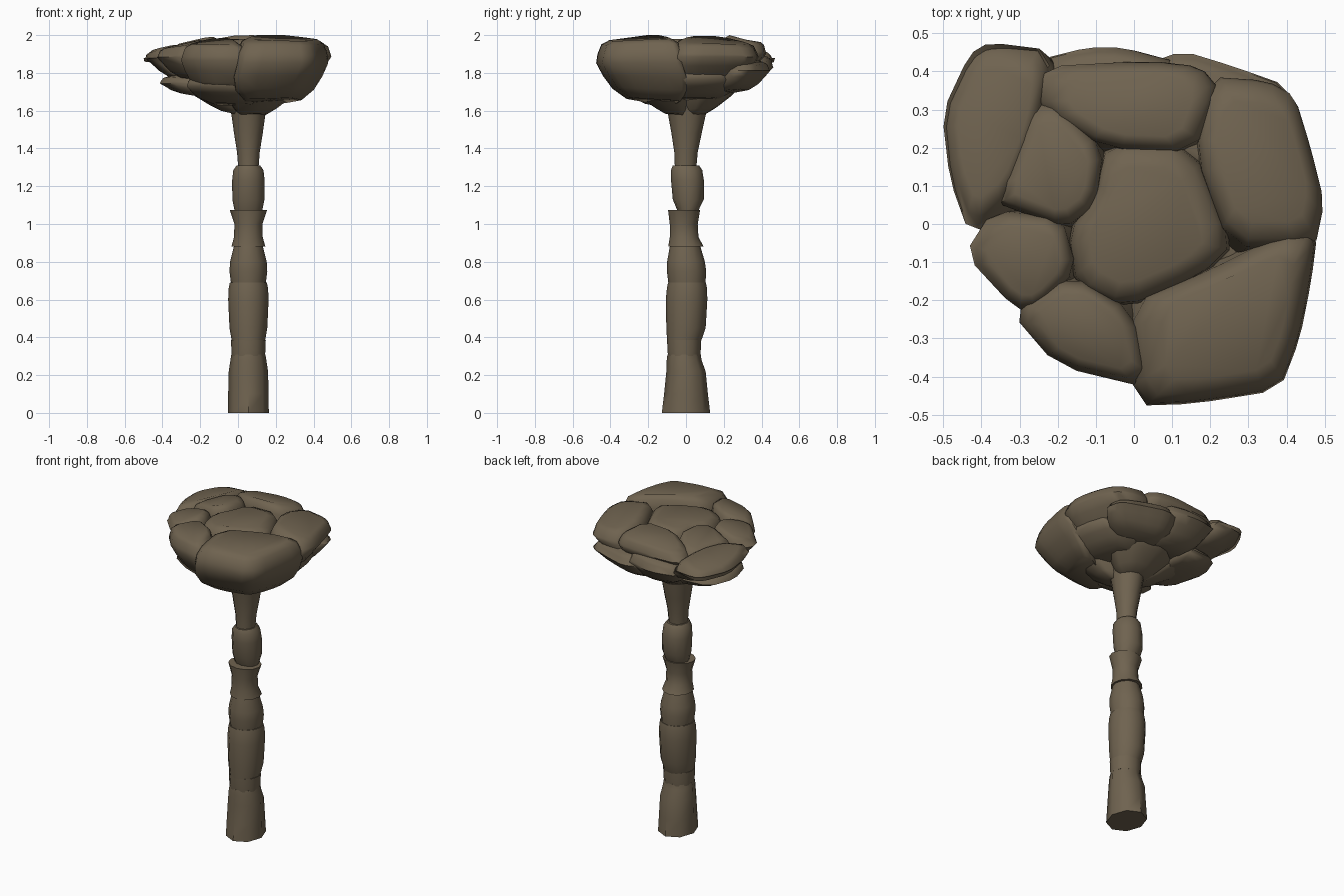
import bpy, bmesh, math
from mathutils import Vector


def loft(name, rings, angle=50):
    """Skin a stack of equal-length vertex rings, cap both ends, smooth it."""
    bm = bmesh.new()
    vs = [[bm.verts.new(p) for p in r] for r in rings]
    n = len(vs[0])
    for a, b in zip(vs, vs[1:]):
        for i in range(n):
            j = (i + 1) % n
            bm.faces.new((a[i], a[j], b[j], b[i]))
    bm.faces.new(vs[0][::-1])
    bm.faces.new(vs[-1])
    bmesh.ops.recalc_face_normals(bm, faces=bm.faces)
    me = bpy.data.meshes.new(name)
    bm.to_mesh(me)
    bm.free()
    ob = bpy.data.objects.new(name, me)
    bpy.context.collection.objects.link(ob)
    me.materials.append(bark)
    bpy.ops.object.select_all(action='DESELECT')
    ob.select_set(True)
    bpy.context.view_layer.objects.active = ob
    bpy.ops.object.shade_smooth_by_angle(angle=math.radians(angle))
    return ob


def trunk(name, profile, cx=0.055, cy=0.0, sides=12):
    """Trunk section from (z, x radius, y radius, y shift) rows."""
    rings = []
    for z, rx, ry, dy in profile:
        rings.append([(cx + rx * math.cos(t), cy + dy + ry * math.sin(t), z)
                      for t in [2 * math.pi * i / sides for i in range(sides)]])
    return loft(name, rings)


SHAPE = [(.62, 0), (.86, .16), (.97, .36), (1.0, .6), (.97, .8), (.88, .94), (.7, 1)]


def lump(name, outline, low, high, pull=0.25, droop=0.05, shape=SHAPE):
    """Boulder from a top outline; its foot is pulled toward the trunk."""
    pts = [Vector(p) for p in outline]
    # round the outline by one corner cut
    cut = []
    for i, p in enumerate(pts):
        q, r = pts[i - 1], pts[(i + 1) % len(pts)]
        cut += [p.lerp(q, .2), p.lerp(r, .2)]
    c = sum(cut, Vector((0, 0))) / len(cut)
    axis = Vector((0.06, 0))
    rings = []
    for s, f in shape:
        mid = c.lerp(axis, pull * max(0, .6 - f) / .6)
        ring = []
        for p in cut:
            q = mid + (p - c) * s * 1.03
            over = max(0, (p - axis).length - 0.2)
            z = low + (high - low) * f
            if f > .6:
                z -= droop * over / 0.3
            elif f < .5:
                z += 0.12 * over * (1 - f)
            ring.append((q.x, q.y, z))
        rings.append(ring)
    return loft(name, rings, 60)


bark = bpy.data.materials.new("bark_brown")
bark.diffuse_color = (0.16, 0.125, 0.08, 1)

# trunk sections, bottom to top
trunk("trunk_base", [(0, .108, .128, 0), (.1, .107, .116, 0), (.22, .104, .104, 0),
                     (.28, .095, .092, -.01), (.31, .09, .088, -.01)], sides=8)
trunk("trunk_ring", [(.3, .088, .085, -.01), (.33, .09, .088, -.01),
                     (.385, .092, .09, -.01)])
trunk("trunk_section_1", [(.38, .088, .09, -.01), (.45, .1, .104, 0), (.6, .107, .11, .003),
                          (.66, .104, .106, .005), (.69, .098, .1, .005)])
trunk("trunk_section_2", [(.685, .092, .098, .005), (.75, .1, .104, .003),
                          (.8, .097, .1, 0), (.885, .076, .08, -.005)])
trunk("trunk_section_3", [(.88, .09, .094, 0), (.93, .076, .076, -.01),
                          (1.0, .074, .074, -.012), (1.075, .099, .085, -.01)])
trunk("trunk_section_4", [(1.07, .073, .055, .01), (1.13, .085, .082, .012),
                          (1.23, .086, .087, .008), (1.285, .08, .083, .003),
                          (1.31, .062, .07, 0)])
trunk("trunk_top", [(1.3, .054, .057, -.002), (1.38, .06, .062, 0), (1.48, .076, .08, .003),
                    (1.58, .09, .1, .005), (1.68, .11, .12, 0)])

# canopy lumps seen from above
lump("canopy_centre", [(-.07, .21), (.15, .21), (.26, -.05), (.18, -.13), (-.03, -.22),
                       (-.15, -.16), (-.17, -.02), (-.1, .08)], 1.7, 1.98)
lump("canopy_back", [(-.24, .41), (.04, .425), (.17, .41), (.22, .35), (.16, .19),
                     (-.08, .2), (-.24, .3)], 1.75, 2.0)
lump("canopy_right", [(.2, .38), (.35, .37), (.42, .33), (.46, .2), (.495, .06),
                      (.47, -.06), (.25, -.06), (.16, .19)], 1.72, 1.995)
lump("canopy_front_right", [(-.01, -.21), (.2, -.12), (.4, -.02), (.475, -.03), (.46, -.15),
                            (.43, -.3), (.38, -.43), (.16, -.465), (.01, -.47)],
     1.63, 2.0, .3, .03)
lump("canopy_front_left", [(-.32, -.23), (-.17, -.13), (0, -.23), (.05, -.43),
                           (-.2, -.37)], 1.68, 1.99, .2)
lump("canopy_left", [(-.44, -.08), (-.37, .03), (-.19, .02), (-.15, -.12), (-.25, -.22),
                     (-.31, -.22)], 1.74, 1.98, .2)
lump("canopy_back_left", [(-.5, .29), (-.43, .44), (-.38, .47), (-.22, .45), (-.25, .25),
                          (-.33, .06), (-.43, -.02), (-.48, .12)], 1.73, 1.98, .2)
lump("canopy_inner_left", [(-.36, .06), (-.28, .3), (-.2, .32), (-.08, .2), (-.1, .05),
                           (-.18, -.01), (-.31, .04)], 1.74, 1.99)

# lower lumps round the rim and underside
lump("lower_back", [(-.24, .43), (-.12, .46), (-.03, .46), (.12, .42), (.1, .2),
                    (-.2, .2)], 1.68, 1.93, .25)
lump("lower_back_right", [(.02, .41), (.13, .45), (.26, .41), (.4, .36), (.42, .25),
                          (.2, .1), (.05, .2)], 1.68, 1.9, .2)
lump("lower_right", [(.2, .28), (.38, .22), (.43, .05), (.42, -.12), (.2, -.15),
                     (.1, .1)], 1.65, 1.84, .3, .02)
lump("lower_left", [(-.42, .12), (-.36, .28), (-.15, .3), (-.08, .05), (-.2, -.12),
                    (-.37, -.06)], 1.66, 1.8, .15, .02)
lump("lower_front_left", [(-.3, -.2), (-.12, -.05), (.08, -.15), (.08, -.34),
                          (-.12, -.32)], 1.62, 1.8, .35, .02)

# tapered lumps that meet the trunk
FOOT = [(.3, 0), (.48, .14), (.72, .4), (.92, .7), (.95, .88), (.8, 1)]
lump("under_front", [(-.1, -.25), (.12, -.33), (.32, -.24), (.36, -.04), (.1, .06),
                     (-.1, -.05)], 1.57, 1.8, .6, 0, FOOT)
lump("under_back", [(-.22, .02), (-.2, .2), (-.02, .32), (.2, .3), (.32, .12), (.2, -.04),
                    (-.05, -.1)], 1.57, 1.82, .6, 0, FOOT)
lump("under_left", [(-.32, .1), (-.2, .25), (0, .15), (.05, -.1), (-.1, -.2),
                    (-.28, -.1)], 1.58, 1.8, .5, 0, FOOT)
